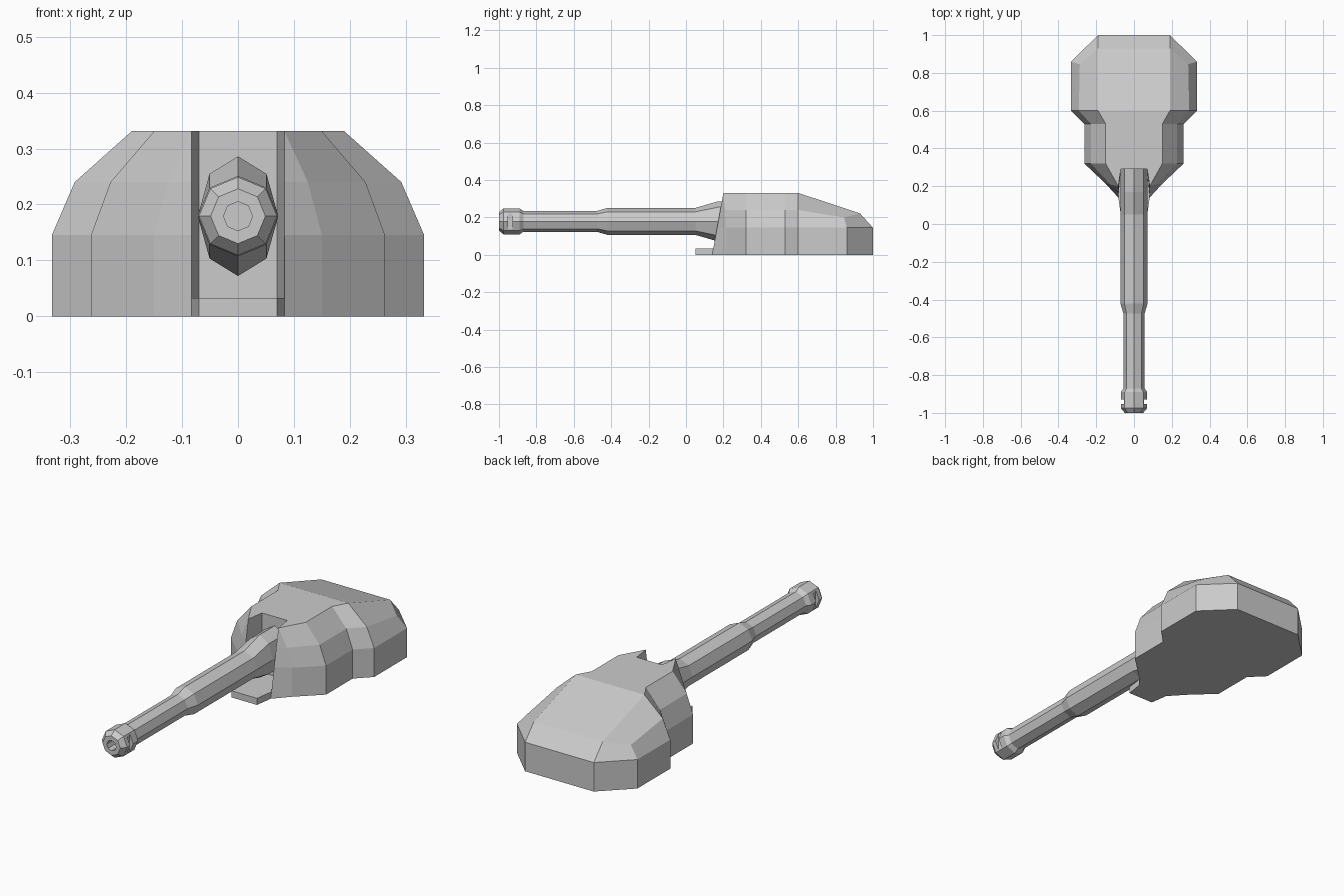
import bpy, bmesh, math

if "Cube" in bpy.data.objects:
    bpy.data.objects.remove(bpy.data.objects["Cube"])


def finish(name, bm):
    bmesh.ops.recalc_face_normals(bm, faces=bm.faces)
    me = bpy.data.meshes.new(name)
    bm.to_mesh(me)
    bm.free()
    ob = bpy.data.objects.new(name, me)
    bpy.context.collection.objects.link(ob)
    return ob


def face_maker(bm):
    """Returns a function adding a face from points, sharing and merging equal points."""
    cache = {}

    def add(points):
        vs = []
        for p in points:
            key = tuple(round(c, 4) for c in p)
            if key not in cache:
                cache[key] = bm.verts.new(key)
            if cache[key] not in vs:
                vs.append(cache[key])
        if len(vs) > 2:
            bm.faces.new(vs)
    return add


def flip(p):
    return (-p[0], p[1], p[2])


def box(name, loc, size):
    bm = bmesh.new()
    bmesh.ops.create_cube(bm, size=1)
    bmesh.ops.scale(bm, vec=size, verts=bm.verts)
    bmesh.ops.translate(bm, vec=loc, verts=bm.verts)
    return finish(name, bm)


# Turret shell: half sections (base, waist, shoulder, crown), slot to back
H = (0, .145, .24, .331)


def section(y, xs):
    return [(x, y, z) for x, z in zip(xs, H)]


narrow = (.263, .263, .228, .15)
wide = (.333, .333, .292, .19)
tail_crown = (.19, .93, .222)
rings = [
    section(.29, (.07,) * 4),
    [(.083, .14 + .06 * z / .331, z) for z in H],
    [(.15, .213, 0), (.15, .213, .145), (.125, .208, .24), (.083, .2, .331)],
    section(.32, narrow),
    section(.53, narrow),
    section(.60, wide),
    [(.333, .86, 0), (.333, .86, .145), (.287, .845, .2), tail_crown],
    [(.19, 1, 0), (.19, 1, .145), tail_crown, tail_crown],
]
bm = bmesh.new()
add = face_maker(bm)
for a, b in zip(rings, rings[1:]):
    for i in range(3):
        quad = [a[i], b[i], b[i + 1], a[i + 1]]
        add(quad)
        add([flip(p) for p in reversed(quad)])
# Slot back wall, tail, roof, sloped rear roof and underside
for ring in (rings[0], rings[-1]):
    for i in range(3):
        add([ring[i], ring[i + 1], flip(ring[i + 1]), flip(ring[i])])
for a, b in zip(rings, rings[1:]):
    if a is rings[0] or a is rings[1] or a is rings[2]:
        continue
    add([a[3], b[3], flip(b[3]), flip(a[3])])
for k in (0, 3):
    outline = [r[k] for r in (rings if k == 0 else rings[:4])]
    add(outline + [flip(p) for p in reversed(outline)])
finish("turret_shell", bm)

# Floor plate under the gun slot
bm = bmesh.new()
half = [(.07, .05), (.083, .14), (.07, .29)]
loop = half + [(-x, y) for x, y in reversed(half)]
f = bm.faces.new([bm.verts.new((x, y, 0)) for x, y in loop])
top = bmesh.ops.extrude_face_region(bm, geom=[f])["geom"]
bmesh.ops.translate(bm, vec=(0, 0, .033),
                    verts=[v for v in top if isinstance(v, bmesh.types.BMVert)])
finish("slot_floor", bm)


# Eight-sided gun barrel: (y, half width, half height), bore first
AXIS = .179
profile = [
    (-.94, .026, .026), (-1, .026, .026), (-1, .049, .049), (-.975, .07, .07),
    (-.89, .07, .07), (-.87, .056, .056), (-.475, .056, .056), (-.42, .072, .072),
    (.05, .072, .072), (.17, .072, .107), (.29, .072, .107),
]
bm = bmesh.new()
loops = [[bm.verts.new((rx * math.cos(k * math.pi / 4), y,
                        AXIS + rz * math.sin(k * math.pi / 4))) for k in range(8)]
         for y, rx, rz in profile]
for a, b in zip(loops, loops[1:]):
    for k in range(8):
        j = (k + 1) % 8
        bm.faces.new((a[k], a[j], b[j], b[k]))
bm.faces.new(loops[0])
bm.faces.new(loops[-1])
barrel = finish("gun_barrel", bm)

# Muzzle brake slots on both sides
for s in (-1, 1):
    cutter = box("muzzle_slot_cutter", (s * .08, -.94, AXIS), (.06, .024, .085))
    cutter.hide_render = True
    cutter.display_type = 'WIRE'
    mod = barrel.modifiers.new("muzzle_slot", 'BOOLEAN')
    mod.operation = 'DIFFERENCE'
    mod.solver = 'EXACT'
    mod.object = cutter
